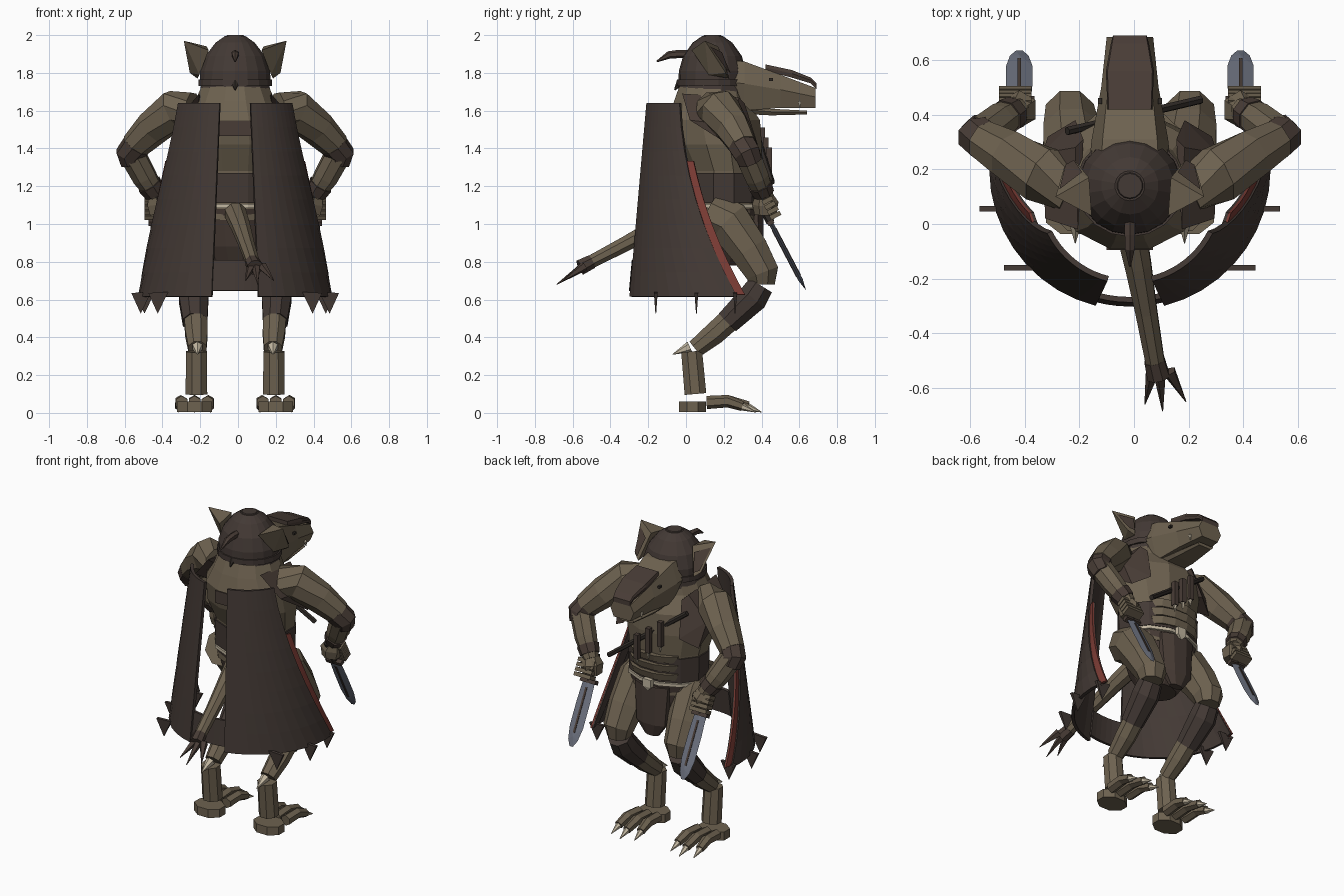
import bpy, bmesh, math
from mathutils import Vector, Matrix

cube = bpy.data.objects.get("Cube")
if cube:
    bpy.data.objects.remove(cube, do_unlink=True)

CX = -0.015  # body centre line
TAU = math.tau


def material(name, rgb):
    m = bpy.data.materials.new(name)
    m.use_nodes = True
    m.diffuse_color = (*rgb, 1)
    m.node_tree.nodes["Principled BSDF"].inputs["Base Color"].default_value = (*rgb, 1)
    return m


HIDE = material("tan hide", (0.155, 0.122, 0.08))
CLOTH = material("dark cloth", (0.056, 0.041, 0.035))
LEATHER = material("brown leather", (0.066, 0.046, 0.037))
RED = material("red lining", (0.20, 0.045, 0.035))
STEEL = material("blue steel", (0.15, 0.165, 0.21))
BONE = material("bone", (0.55, 0.48, 0.36))
BLACK = material("dark iron", (0.03, 0.024, 0.02))


def finish(name, bm, mat):
    bmesh.ops.recalc_face_normals(bm, faces=bm.faces[:])
    me = bpy.data.meshes.new(name)
    bm.to_mesh(me)
    bm.free()
    me.materials.append(mat)
    ob = bpy.data.objects.new(name, me)
    bpy.context.collection.objects.link(ob)
    return ob


def loft(name, rings, mat):
    """Skin a list of point rings and cap both ends."""
    bm = bmesh.new()
    vs = [[bm.verts.new(p) for p in ring] for ring in rings]
    n = len(vs[0])
    for a, b in zip(vs, vs[1:]):
        for i in range(n):
            j = (i + 1) % n
            bm.faces.new((a[i], a[j], b[j], b[i]))
    bm.faces.new(vs[0])
    bm.faces.new(vs[-1])
    return finish(name, bm, mat)


def limb(name, stations, mat, sides=8, s=1):
    """Faceted tube through (x, y, z, radius); s mirrors x."""
    pts = [Vector((CX + s * x, y, z)) for x, y, z, r in stations]
    rings = []
    for k, p in enumerate(pts):
        t = (pts[min(k + 1, len(pts) - 1)] - pts[max(k - 1, 0)]).normalized()
        ref = Vector((0, 0, 1)) if abs(t.x) > 0.9 else Vector((1, 0, 0))
        u = (ref - t * ref.dot(t)).normalized()
        v = t.cross(u)
        r = stations[k][3]
        rings.append([p + r * (u * math.cos(a) + v * math.sin(a))
                      for a in (TAU * (i + 0.5) / sides for i in range(sides))])
    return loft(name, rings, mat)


def stack(name, rows, mat, sides=12):
    """Vertical stack of ellipses (y, z, rx, ry)."""
    return loft(name, [[(CX + rx * math.cos(TAU * (i + 0.5) / sides),
                         y + ry * math.sin(TAU * (i + 0.5) / sides), z)
                        for i in range(sides)] for y, z, rx, ry in rows], mat)


def box(name, centre, size, mat, rot=None):
    bm = bmesh.new()
    m = Matrix.Translation(centre) @ (rot or Matrix()) @ Matrix.Diagonal((*size, 1))
    bmesh.ops.create_cube(bm, size=1, matrix=m)
    return finish(name, bm, mat)


def slab(name, rows, mat):
    """Six-sided sections along y: (y, top, bottom, half width top, half width middle)."""
    return loft(name, [[(CX - a, y, t), (CX + a, y, t), (CX + w, y, t * 0.55 + b * 0.45),
                        (CX + a, y, b), (CX - a, y, b), (CX - w, y, t * 0.55 + b * 0.45)]
                       for y, t, b, a, w in rows], mat)


def hull(name, pts, mat):
    bm = bmesh.new()
    bmesh.ops.convex_hull(bm, input=[bm.verts.new(p) for p in pts])
    return finish(name, bm, mat)


# Torso, collar, waist bands and pelvis
stack("torso", [(.20, 1.02, .25, .19), (.20, 1.28, .26, .20), (.17, 1.42, .29, .24),
                (.15, 1.55, .28, .25), (.13, 1.65, .22, .20), (.14, 1.76, .17, .17)], HIDE)
stack("neck_guard", [(.14, 1.69, .195, .185), (.14, 1.75, .185, .18)], CLOTH)
stack("waist_wrap", [(.20, 1.11, .262, .205), (.20, 1.27, .268, .208)], CLOTH)
for i in range(3):
    z = 1.125 + i * .058
    stack("belly_plate", [(.33, z, .17, .085), (.33, z + .045, .18, .10)], HIDE)
box("back_strap", (CX, -.07, 1.505), (.17, .05, .08), LEATHER)
stack("rope_belt", [(.20, 1.085, .265, .21), (.20, 1.105, .265, .21)], BONE)
hull("belt_buckle", [(CX + x, y, z) for x in (-.03, .03) for y in (.40, .43)
                     for z in (1.07, 1.12)] + [(CX, .42, 1.04)], BONE)
stack("pelvis", [(.20, .78, .12, .10), (.21, .88, .19, .16), (.20, 1.08, .25, .20)], LEATHER)
stack("loin_cloth", [(.37, .74, .05, .025), (.37, .82, .11, .045), (.36, 1.07, .13, .055)], LEATHER, 8)
for s in (-1, 1):
    hull("vest_side", [(CX + s * x, y, z) for x, y, z in
         ((.19, -.02, 1.69), (.20, .28, 1.67), (.31, .02, 1.55), (.32, .26, 1.52),
          (.30, .32, 1.36), (.20, .38, 1.42), (.17, .31, 1.64))], LEATHER)

# Helmet and crest
stack("helmet", [(.14, 1.74, .19, .18), (.14, 1.81, .188, .178), (.14, 1.89, .16, .155),
                 (.14, 1.96, .105, .105), (.14, 1.995, .055, .055)], CLOTH, 18)
stack("helmet_rim", [(.14, 1.73, .198, .187), (.14, 1.765, .198, .187)], CLOTH, 18)
stack("helmet_knob", [(.14, 1.985, .055, .055), (.14, 2.0, .045, .045)], CLOTH, 14)
limb("crest", [(0, .04, 1.90, .022), (0, -.04, 1.90, .022), (0, -.09, 1.895, .02),
               (0, -.155, 1.86, .004)], LEATHER, 6)
limb("helmet_stud", [(0, -.03, 1.75, .022), (0, -.06, 1.71, .004)], BLACK, 6)

# Head, jaw, nose plate, eyes and fangs
slab("snout", [(.12, 1.88, 1.62, .11, .16), (.31, 1.86, 1.60, .10, .14),
               (.50, 1.79, 1.615, .08, .105), (.685, 1.72, 1.615, .06, .085)], HIDE)
slab("lower_jaw", [(.26, 1.63, 1.585, .07, .09), (.45, 1.61, 1.575, .065, .08),
                   (.64, 1.60, 1.58, .045, .055)], HIDE)
slab("nose_plate", [(.42, 1.845, 1.81, .078, .082), (.56, 1.815, 1.775, .082, .088),
                    (.66, 1.775, 1.745, .065, .07), (.69, 1.745, 1.715, .06, .062)], LEATHER)
for s in (-1, 1):
    box("eye", (CX + s * .11, .45, 1.765), (.015, .022, .014), BLACK)
    limb("fang", [(.085, .60, 1.65, .012), (.085, .605, 1.615, .002)], BONE, 4, s)
    # Ears
    hull("ear", [(CX + s * x, y, z) for x, y, z in
         ((.14, .03, 1.92), (.15, .17, 1.94), (.20, .23, 1.77), (.19, .12, 1.79),
          (.24, .21, 1.80), (.272, .10, 1.97))], HIDE)
    hull("ear_hollow", [(CX + s * x, y, z) for x, y, z in
         ((.175, .19, 1.91), (.205, .235, 1.80), (.236, .217, 1.815), (.258, .127, 1.94))], LEATHER)

# Arms, hands and daggers
for s in (-1, 1):
    limb("upper_arm", [(.22, .13, 1.61, .09), (.32, .18, 1.605, .11), (.44, .25, 1.505, .095),
                       (.535, .305, 1.41, .076)], HIDE, 8, s)
    limb("elbow_cuff", [(.52, .295, 1.42, .078), (.56, .325, 1.37, .075),
                        (.545, .34, 1.33, .066)], LEATHER, 8, s)
    limb("forearm", [(.545, .325, 1.37, .072), (.48, .375, 1.25, .068), (.41, .42, 1.14, .048)],
         HIDE, 8, s)
    limb("bracer", [(.455, .39, 1.21, .068), (.425, .41, 1.165, .06)], LEATHER, 8, s)
    limb("fist", [(.42, .41, 1.15, .05), (.405, .42, 1.11, .07), (.40, .42, 1.05, .058)], HIDE, 6, s)
    grip = Vector((CX + s * .405, .415, 1.07))
    reach = Vector((0, .22, -.42)).length
    d = Vector((0, .22, -.42)) / reach
    n = Vector((0, -d.z, d.y))
    tilt = Matrix.Rotation(math.atan2(d.y, -d.z), 4, 'X')
    for i in range(4):
        box("finger", grip + d * (i * .03 - .04) + Vector((s * .015, .035, .02)),
            (.12, .06, .024), HIDE, tilt)
    limb("dagger_grip", [(.405, *(grip - d * .10).yz, .022), (.405, *(grip + d * .07).yz, .022)],
         BLACK, 6, s)
    box("dagger_guard", grip + d * .07, (.11, .035, .025), LEATHER, tilt)
    edge = [(.07, .042), (.2, .048), (reach - .12, .048), (reach - .04, .034), (reach, .012)]
    hull("dagger_blade", [grip + d * t + Vector((w * q, 0, 0)) for t, w in edge for q in (-1, 1)]
         + [grip + d * t + n * h for t in (.07, reach - .06) for h in (-.012, .012)], STEEL)
    box("blade_fuller", grip + d * .25, (.013, .028, .28), LEATHER, tilt)

# Legs and feet
for s in (-1, 1):
    limb("thigh", [(.18, .13, 1.06, .12), (.20, .23, 1.01, .125), (.215, .335, .86, .11),
                   (.22, .405, .74, .095), (.22, .405, .68, .07)], HIDE, 8, s)
    limb("shin_wrap", [(.22, .395, .675, .075), (.22, .355, .61, .085), (.212, .22, .48, .07)],
         CLOTH, 8, s)
    limb("shin", [(.21, .25, .51, .066), (.205, .15, .42, .064), (.20, .05, .34, .052)], HIDE, 8, s)
    limb("heel_spur", [(.20, .02, .35, .03), (.20, -.07, .31, .002)], BONE, 6, s)
    limb("ankle", [(.205, .03, .325, .06), (.205, .05, .10, .062)], HIDE, 8, s)
    hull("heel_pad", [(CX + s * (.215 + .10 * math.cos(a)), .035 + .078 * math.sin(a), z)
                      for a in (TAU * (i + .5) / 8 for i in range(8)) for z in (.005, .06)], HIDE)
    # Three nearly parallel clawed toes
    for i in (-1, 0, 1):
        x, end = .215 + i * .068, .33 - abs(i) * .03
        limb("toe", [(x, .11, .055, .035), (x + i * .005, .22, .062, .033),
                     (x + i * .012, end, .035, .026)], HIDE, 6, s)
        limb("claw", [(x + i * .012, end - .01, .035, .022), (x + i * .016, end + .07, .004, .002)],
             BONE, 6, s)

# Tail with a forked end
limb("tail", [(0, .0, 1.06, .06), (.03, -.15, .985, .052), (.06, -.32, .895, .043),
              (.10, -.55, .775, .036)], HIDE, 8)
limb("tail_band", [(.09, -.50, .80, .04), (.105, -.56, .77, .044)], LEATHER, 8)
for x, y, z in ((.055, -.66, .70), (.12, -.685, .68), (.205, -.65, .70)):
    limb("tail_spike", [(.11 + (x - .12) * .4, -.54, .775, .026), (x, y, z, .002)], LEATHER, 5)


# Cape made of two flaring sheets
def cape_point(t, angle, inset=0):
    r = .33 + .175 * t - inset
    return (CX + r * math.sin(angle), .12 + .08 * t - r * math.cos(angle), 1.64 - 1.025 * t)


def sheet(name, t0, t1, span, mat, thick, inset=0, cols=10, rows=8):
    bm = bmesh.new()
    grid = []
    for j in range(rows + 1):
        t = t0 + (t1 - t0) * j / rows
        a, b = span(t)
        grid.append([bm.verts.new(cape_point(t, math.radians(a + (b - a) * i / cols), inset))
                     for i in range(cols + 1)])
    for p, q in zip(grid, grid[1:]):
        for i in range(cols):
            bm.faces.new((p[i], p[i + 1], q[i + 1], q[i]))
    ob = finish(name, bm, mat)
    mod = ob.modifiers.new("thickness", 'SOLIDIFY')
    mod.thickness, mod.offset = thick, 0
    return ob


def outer(t):
    return 63 + 35 * t ** 1.5


for s in (-1, 1):
    sheet("cape_sheet", 0, 1, lambda t: (s * 14, s * outer(t)), CLOTH, .02)
    # Red border on the outside, dark backing behind it
    sheet("cape_border", .3, .99, lambda t: (s * (outer(t) - 2), s * (outer(t) + 5.5)), RED, .01, .003, 4)
    sheet("border_backing", .3, .99, lambda t: (s * (outer(t) - 4), s * (outer(t) + 5.3)), CLOTH, .01, .012, 4)
    # Ragged points along the hem
    for x, y in ((.405, -.16), (.495, .055), (.475, .26)):
        hull("hem_point", [(CX + s * (x + a), y + b * w, z) for b in (-.01, .01)
                           for a, z, w in ((-.05, .64, 1), (.055, .635, 1), (.005, .525, .2))], CLOTH)
sheet("cape_hem_panel", .81, .97, lambda t: (-15, 15), CLOTH, .02, .01, 6, 2)

# Chest strap with hanging throwing knives
a, b = Vector((-.23, .34, 1.58)), Vector((.26, .455, 1.22))
limb("chest_strap", [(*a, .016), (*b, .016)], BLACK, 6)
for f in (.3, .45, .6):
    p = a.lerp(b, f) + Vector((0, .03, 0))
    box("knife_sheath", p + Vector((CX, 0, -.04)), (.03, .03, .16), LEATHER)
    limb("knife_tip", [(p.x, p.y, p.z - .12, .013), (p.x, p.y, p.z - .16, .002)], BONE, 5)
